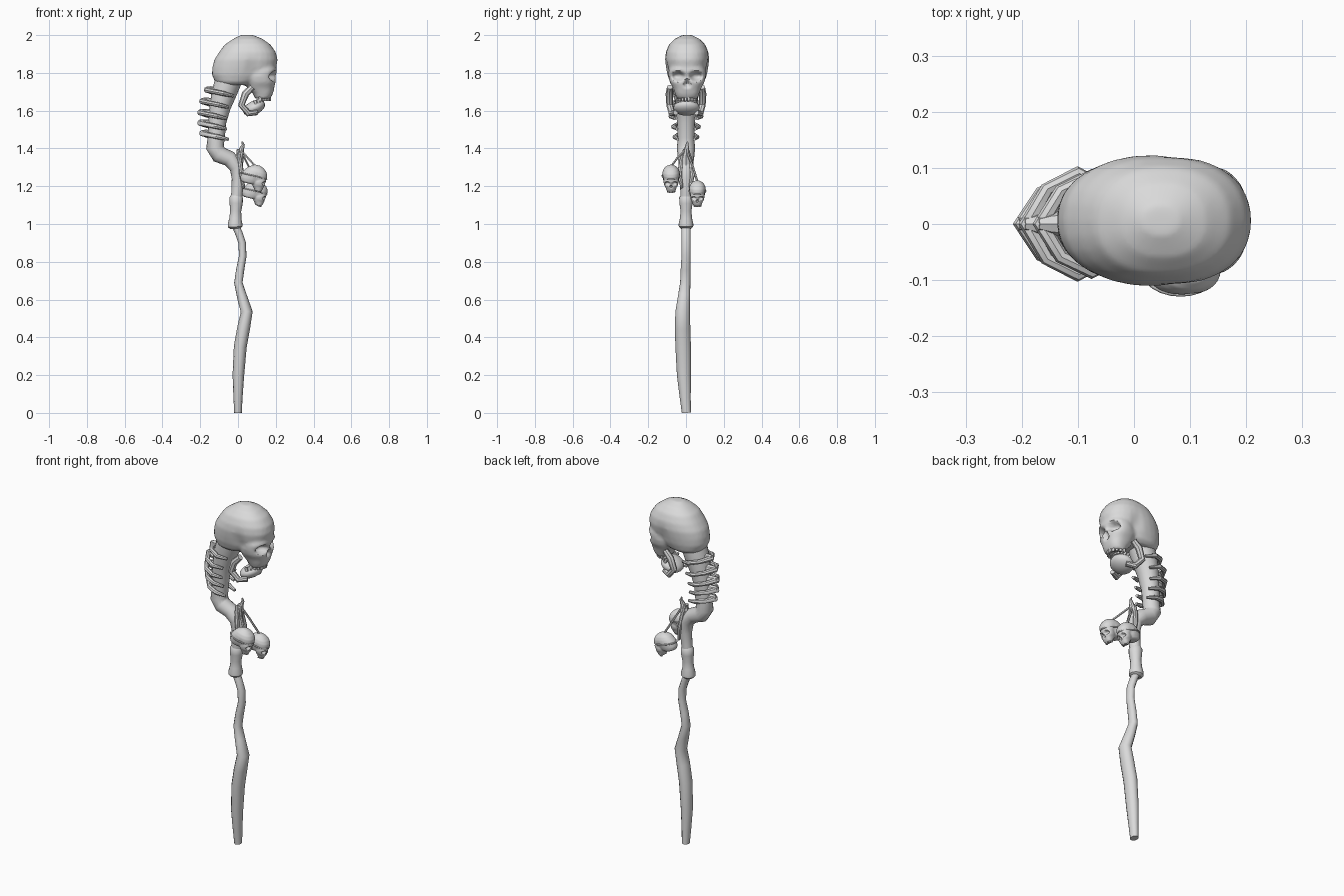
import bpy, bmesh, math
from mathutils import Vector, Matrix

cube = bpy.data.objects.get("Cube")
if cube:
    bpy.data.objects.remove(cube, do_unlink=True)

bone = bpy.data.materials.new("bone_grey")
bone.use_nodes = True
bone.diffuse_color = (0.7, 0.7, 0.7, 1)
bone.node_tree.nodes["Principled BSDF"].inputs["Base Color"].default_value = (0.7, 0.7, 0.7, 1)


def add_object(name, mesh, angle=40):
    mesh.shade_smooth()
    mesh.set_sharp_from_angle(angle=math.radians(angle))
    mesh.materials.clear()
    mesh.materials.append(bone)
    ob = bpy.data.objects.new(name, mesh)
    bpy.context.collection.objects.link(ob)
    return ob


def finish(name, bm, angle=40):
    bmesh.ops.recalc_face_normals(bm, faces=bm.faces)
    mesh = bpy.data.meshes.new(name)
    bm.to_mesh(mesh)
    bm.free()
    return add_object(name, mesh, angle)


def loft(bm, rings):
    """Bridge rings of points and cap both ends."""
    loops = [[bm.verts.new(p) for p in ring] for ring in rings]
    n = len(loops[0])
    for a, b in zip(loops, loops[1:]):
        for i in range(n):
            j = (i + 1) % n
            bm.faces.new((a[i], a[j], b[j], b[i]))
    bm.faces.new(loops[0][::-1])
    bm.faces.new(loops[-1])


def tube(name, path, side=(0, 1, 0), sides=12, flat=1.0):
    """Tube along (x, y, z, radius) points; flat scales the second axis."""
    pts = [Vector(p[:3]) for p in path]
    rings = []
    for i, p in enumerate(pts):
        t = (pts[min(i + 1, len(pts) - 1)] - pts[max(i - 1, 0)]).normalized()
        u = Vector(side)
        u = (u - t * u.dot(t)).normalized()
        v = t.cross(u)
        r = path[i][3]
        rings.append([p + u * r * math.cos(a) + v * r * flat * math.sin(a)
                      for a in (2 * math.pi * k / sides for k in range(sides))])
    bm = bmesh.new()
    loft(bm, rings)
    return finish(name, bm)


def slab_rings(rows, power, sides=28):
    """Horizontal rounded rings from (z, back x, front x, half width)."""
    rings = []
    for z, xb, xf, w in rows:
        ring = []
        for k in range(sides):
            a = 2 * math.pi * k / sides
            c, s = math.cos(a), math.sin(a)
            ring.append(((xb + xf) / 2 + (xf - xb) / 2 * math.copysign(abs(c) ** power, c),
                         w * math.copysign(abs(s) ** power, s), z))
        rings.append(ring)
    return rings


def add_teeth(bm, centre, rx, ry, tilt, count=10):
    """Arc of small blocks open towards the back."""
    turn = Matrix.Translation(centre) @ Matrix.Rotation(tilt, 4, 'Y')
    for k in range(count):
        a = math.radians(-80 + 160 * k / (count - 1))
        m = (turn @ Matrix.Translation((rx * math.cos(a), ry * math.sin(a), 0))
             @ Matrix.Rotation(a, 4, 'Z') @ Matrix.Diagonal((0.012, 0.013, 0.022, 1)))
        bmesh.ops.create_cube(bm, size=1, matrix=m)


# Skull: cranium and face fused into one skin
cranium = [(1.735, -.09, .06, .07), (1.75, -.12, .10, .09), (1.79, -.138, .17, .105),
           (1.83, -.136, .203, .113), (1.87, -.125, .21, .118), (1.91, -.10, .2, .113),
           (1.95, -.07, .172, .096), (1.98, -.025, .13, .066), (2.0, .015, .08, .025)]
face = [(1.665, .09, .172, .055), (1.69, .08, .185, .064), (1.72, .05, .193, .075),
        (1.75, .04, .2, .092), (1.78, .02, .198, .1), (1.81, .02, .207, .1), (1.84, .0, .2, .09)]
bm = bmesh.new()
loft(bm, slab_rings(cranium, 0.88))
loft(bm, slab_rings(face, 0.8))
raw = finish("skull_raw", bm)
remesh = raw.modifiers.new("fuse", 'REMESH')
remesh.mode = 'VOXEL'
remesh.voxel_size = 0.009
soften = raw.modifiers.new("soften", 'SMOOTH')
soften.iterations = 3
graph = bpy.context.evaluated_depsgraph_get()
skull_mesh = bpy.data.meshes.new_from_object(raw.evaluated_get(graph))
bpy.data.objects.remove(raw, do_unlink=True)

# Eye sockets, nose hole and temples pressed into the face
for v in skull_mesh.vertices:
    x, y, z = v.co
    if x > 0.1:
        eye = ((abs(y) - .047) / .03) ** 2 + ((z - 1.783) / .022) ** 2
        nose = (y / (.008 + max(0, 1.77 - z) * .25)) ** 2 + ((z - 1.745) / .02) ** 2
        v.co.x -= .04 * math.exp(-eye ** 2) + .025 * math.exp(-nose ** 2)
    temple = ((x - .075) / .035) ** 2 + ((z - 1.81) / .06) ** 2
    v.co.y *= 1 - .09 * math.exp(-temple)
bm = bmesh.new()
bm.from_mesh(skull_mesh)
add_teeth(bm, (.105, 0, 1.663), .064, .05, 0)
bm.to_mesh(skull_mesh)
bm.free()
skull_mesh.name = "skull"
skull = add_object("skull", skull_mesh, 50)
skull.location.y = 0.006

# Lower jaw: rounded body, hinged bars and teeth
bm = bmesh.new()
jaw_turn = Matrix.Translation((.085, .003, 1.615)) @ Matrix.Rotation(math.radians(-25), 4, 'Y')
bmesh.ops.create_uvsphere(bm, u_segments=20, v_segments=12, radius=1,
                          matrix=jaw_turn @ Matrix.Diagonal((.062, .07, .036, 1)))
add_teeth(bm, (.083, .003, 1.642), .05, .054, math.radians(-20))
finish("lower_jaw", bm)
for name, s in (("left", 1), ("right", -1)):
    tube("jaw_hinge_" + name,
         [(.075, s * .085, 1.725, .016), (.04, s * .088, 1.69, .02), (.018, s * .086, 1.63, .018),
          (.055, s * .076, 1.585, .017), (.1, s * .055, 1.59, .014)], sides=8, flat=1.0)

# Bent neck running down into the shaft
tube("neck", [(-.05, 0, 1.76, .07), (-.075, 0, 1.69, .066), (-.095, 0, 1.62, .056),
              (-.11, 0, 1.54, .048), (-.115, 0, 1.46, .045), (-.122, 0, 1.405, .047),
              (-.1, 0, 1.368, .046), (-.045, 0, 1.345, .042), (-.008, 0, 1.3, .037),
              (0, 0, 1.24, .033), (-.005, 0, 1.17, .03), (-.01, 0, 1.12, .03)], sides=16)

# Ribs wrapped round the neck, with a knob on each spine end
for i, (z, back, wide) in enumerate([(1.71, -.165, .085), (1.65, -.19, .09), (1.59, -.2, .08),
                                     (1.535, -.2, .066), (1.48, -.19, .058)]):
    half = [(back, 0, z, .016), (back + .035, wide * .68, z - .008, .013),
            (back + .09, wide, z - .02, .013), (back + .14, wide * .75, z - .032, .008)]
    path = [(x, -y, h, r) for x, y, h, r in half[:0:-1]] + half
    tube("rib_%d" % (i + 1), path, side=(0, 0, 1), sides=8)
    tube("spine_knob_%d" % (i + 1),
         [(back + .07, 0, z - .01, .026), (back + .015, 0, z, .02), (back - .006, 0, z + .006, .012)],
         sides=8)

# Grip with flared ends
tube("grip", [(-.01, 0, 1.155, .026), (-.01, 0, 1.14, .036), (-.01, 0, 1.11, .035),
              (-.012, 0, 1.07, .029), (-.014, 0, 1.03, .032), (-.015, 0, 1.0, .039),
              (-.015, 0, .985, .038), (-.014, 0, .975, .026)], sides=16)

# Crooked lower shaft
tube("shaft", [(-.012, 0, .99, .024), (.005, 0, .95, .024), (.022, 0, .9, .024),
               (.025, 0, .83, .024), (.012, -.002, .76, .026), (.002, -.004, .69, .027),
               (.02, -.01, .62, .032), (.046, -.018, .535, .038), (.03, -.018, .45, .041),
               (.012, -.015, .35, .041), (.002, -.011, .2, .037), (.0, -.004, .08, .029),
               (.0, .002, .0, .024)], sides=12, flat=.83)

# Thorn and the two strips that grow out of the shaft
tube("thorn", [(-.005, 0, 1.29, .03), (.005, 0, 1.35, .025), (.018, .003, 1.395, .014),
               (.028, .006, 1.42, .008), (.022, .008, 1.437, .003)], sides=8)
for name, s in (("left", 1), ("right", -1)):
    tube("shaft_strip_" + name,
         [(.0, s * .008, 1.395, .008), (.01, s * .025, 1.33, .012),
          (.02, s * .034, 1.26, .013), (.03, s * .022, 1.19, .007)], sides=8)

# Two small hanging skulls with cord and band
for name, place, scale, pitch in (("right", (.083, -.079, 1.255), .4, 14),
                                  ("left", (.088, .06, 1.175), .38, 14)):
    small = bpy.data.objects.new("hanging_skull_" + name, skull_mesh)
    bpy.context.collection.objects.link(small)
    small.matrix_world = (Matrix.Translation(place) @ Matrix.Rotation(math.radians(pitch), 4, 'Y')
                          @ Matrix.Scale(scale, 4) @ Matrix.Translation((-.03, 0, -1.85)))
    x, y, z = place
    tube("cord_" + name, [(.012, 0, 1.395, .006), (x * .6, y * .55, (1.395 + z + .055) / 2, .006),
                          (x + .01, y, z + .05, .006)], sides=6)
    bpy.ops.mesh.primitive_torus_add(major_segments=24, minor_segments=6, major_radius=1,
                                     minor_radius=.08, location=(x, y, z),
                                     rotation=(0, math.radians(pitch), 0))
    band = bpy.context.object
    band.name = "skull_band_" + name
    band.scale = (scale * .172, scale * .117, scale * .12)
    band.data.shade_smooth()
    band.data.materials.append(bone)
    # Little lower jaw under each hanging skull
    tube("small_jaw_" + name, [(x + .015, y, z - .04, .025), (x + .026, y, z - .066, .024),
                               (x + .026, y, z - .078, .012)], sides=10)
